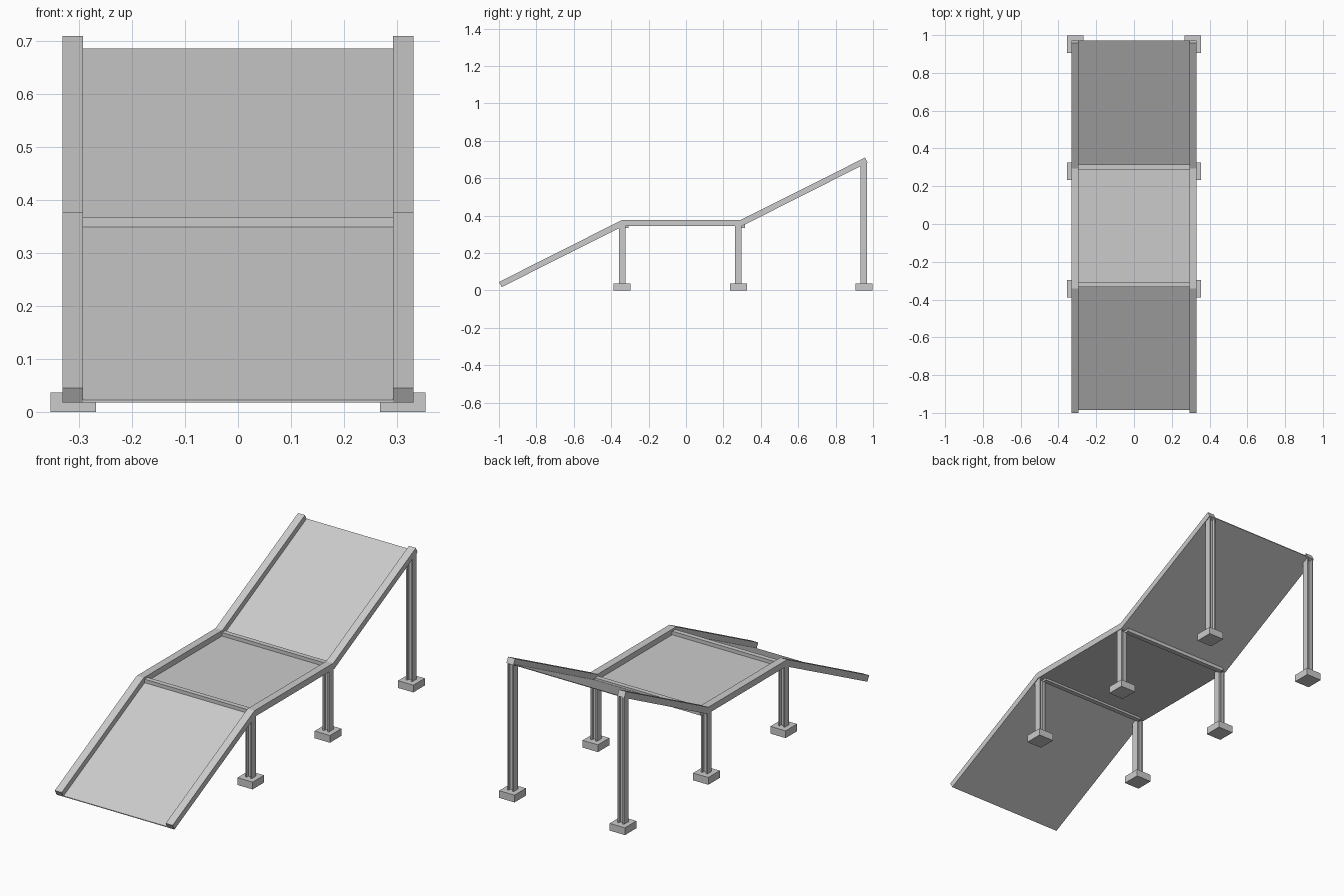
import bpy

cube = bpy.data.objects.get("Cube")
if cube:
    bpy.data.objects.remove(cube, do_unlink=True)

grey = bpy.data.materials.new("plain_grey")
grey.use_nodes = True
grey.diffuse_color = (0.6, 0.6, 0.6, 1)
grey.node_tree.nodes["Principled BSDF"].inputs["Base Color"].default_value = grey.diffuse_color


def prism(name, outline, place):
    """Extrude a 2D outline; place(a, b, side) gives the 3D point at side 0 or 1."""
    n = len(outline)
    verts = [place(a, b, s) for s in (0, 1) for a, b in outline]
    faces = [tuple(range(n)), tuple(range(2 * n - 1, n - 1, -1))]
    faces += [(i, i + n, (i + 1) % n + n, (i + 1) % n) for i in range(n)]
    mesh = bpy.data.meshes.new(name)
    mesh.from_pydata(verts, [], faces)
    mesh.materials.append(grey)
    obj = bpy.data.objects.new(name, mesh)
    bpy.context.collection.objects.link(obj)
    # Make the normals point outwards
    import bmesh
    bm = bmesh.new()
    bm.from_mesh(mesh)
    bmesh.ops.recalc_face_normals(bm, faces=bm.faces)
    bm.to_mesh(mesh)
    bm.free()
    return obj


def across(name, outline, x0, x1):
    """Side outline in (y, z), extruded along x."""
    return prism(name, outline, lambda y, z, s: (x1 if s else x0, y, z))


def upright(name, outline, z0, z1):
    """Plan outline in (x, y), extruded along z."""
    return prism(name, outline, lambda x, y, s: (x, y, z1 if s else z0))


def rect(a0, a1, b0, b1):
    return [(a0, b0), (a1, b0), (a1, b1), (a0, b1)]


# Underside and top line of the bent side rail
under = [(-0.985, 0.018), (-0.333, 0.345), (0.301, 0.345), (0.971, 0.683)]
over = [(-1.0, 0.045), (-0.341, 0.377), (0.293, 0.377), (0.957, 0.71)]
rail_in, rail_out = 0.293, 0.332

# Section of the posts: flanges face sideways, grooves face front and back
half, flange, web = 0.0175, 0.007, 0.004
quarter = [(half, half), (half - flange, half), (half - flange, web)]
section = quarter + [(-x, y) for x, y in reversed(quarter)]
section += [(-x, -y) for x, y in section]

# Post stations from front to back: name, y, top
stations = [("front", -0.342, 0.35), ("middle", 0.28, 0.35), ("rear", 0.951, 0.682)]

for side, sx in (("left", 1), ("right", -1)):
    across(f"{side}_rail", under + over[::-1], sx * rail_in, sx * rail_out)
    cx = sx * 0.311
    for name, y, top in stations:
        upright(f"{name}_{side}_post", [(cx + a, y + b) for a, b in section], 0.03, top)
        upright(f"{name}_{side}_foot",
                rect(cx - 0.043, cx + 0.043, y - 0.046, y + 0.046), 0, 0.037)

# Thin deck panels lying on the underside of the rails
for name, (a, b) in zip(("lower_ramp", "platform", "upper_ramp"), zip(under, under[1:])):
    lift = 0.004
    across(f"{name}_panel", [a, b, (b[0], b[1] + lift), (a[0], a[1] + lift)],
           -rail_in - 0.002, rail_in + 0.002)

# Cross beams at both ends of the platform
for name, y in (("front", -0.32), ("back", 0.302)):
    across(f"{name}_cross_beam", rect(y - 0.0125, y + 0.0125, 0.334, 0.367),
           -rail_in - 0.01, rail_in + 0.01)
